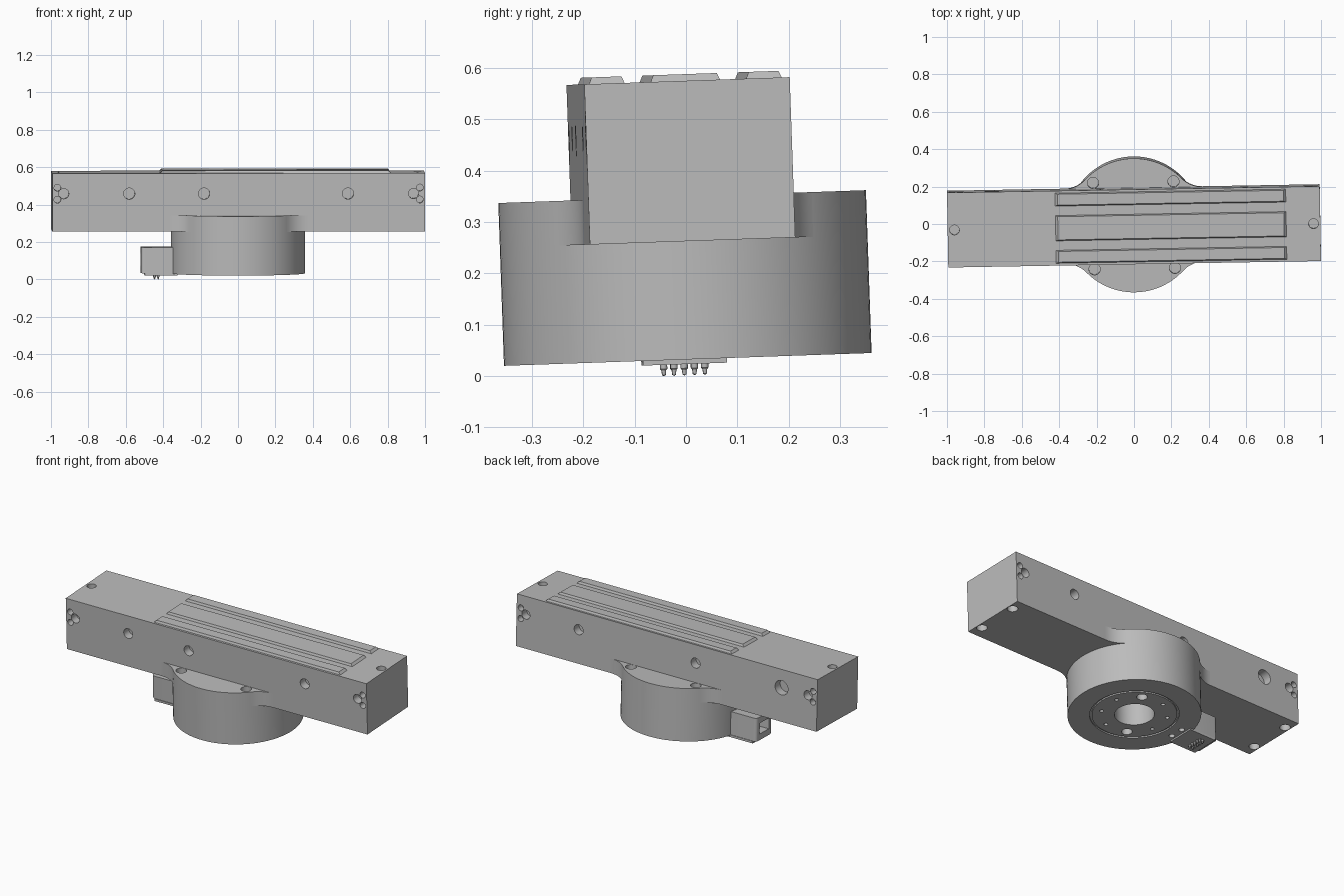
import bpy, bmesh, math
from mathutils import Matrix, Vector

if "Cube" in bpy.data.objects:
    bpy.data.objects.remove(bpy.data.objects["Cube"], do_unlink=True)

grey = bpy.data.materials.new("machined_grey")
grey.use_nodes = True
COLOUR = (0.5, 0.5, 0.5, 1)
grey.diffuse_color = COLOUR
grey.node_tree.nodes["Principled BSDF"].inputs["Base Color"].default_value = COLOUR

# Main dimensions, measured from the centre of the base's underside
R, BASE_H = 0.358, 0.317
HALF_L, HALF_W, BAR_LOW, BAR_TOP = 0.9965, 0.2, 0.23, 0.542
parts = []


def make(name, bm):
    bmesh.ops.recalc_face_normals(bm, faces=bm.faces)
    mesh = bpy.data.meshes.new(name)
    bm.to_mesh(mesh)
    bm.free()
    ob = bpy.data.objects.new(name, mesh)
    bpy.context.collection.objects.link(ob)
    mesh.materials.append(grey)
    parts.append(ob)
    return ob


def box_bm(x0, x1, y0, y1, z0, z1):
    bm = bmesh.new()
    bmesh.ops.create_cube(bm, size=1)
    for v in bm.verts:
        v.co = Vector(((x0, x1)[v.co.x > 0], (y0, y1)[v.co.y > 0], (z0, z1)[v.co.z > 0]))
    return bm


def lathe(name, profile, centre=(0, 0, 0), steps=96):
    bm = bmesh.new()
    verts = [bm.verts.new((r, 0, z)) for r, z in profile]
    edges = [bm.edges.new(pair) for pair in zip(verts, verts[1:])]
    bmesh.ops.spin(bm, geom=verts + edges, cent=(0, 0, 0), axis=(0, 0, 1),
                   angle=math.tau, steps=steps)
    bmesh.ops.remove_doubles(bm, verts=bm.verts, dist=1e-5)
    bmesh.ops.translate(bm, verts=bm.verts, vec=centre)
    return make(name, bm)


def cut(target, cutter):
    parts.remove(cutter)
    cutter.hide_render = True
    mod = target.modifiers.new("cut", "BOOLEAN")
    mod.operation, mod.solver, mod.object = "DIFFERENCE", "EXACT", cutter
    bpy.context.view_layer.objects.active = target
    bpy.ops.object.modifier_apply(modifier=mod.name)
    bpy.data.objects.remove(cutter, do_unlink=True)


def drill(target, axis, pos, radius, depth):
    bm = bmesh.new()
    bmesh.ops.create_cone(bm, cap_ends=True, segments=32, radius1=radius,
                          radius2=radius, depth=2 * depth)
    turn = Matrix.Rotation(math.pi / 2, 4, "X") if axis == "Y" else Matrix()
    bmesh.ops.transform(bm, matrix=Matrix.Translation(pos) @ turn, verts=bm.verts)
    cut(target, make("drill_cutter", bm))


# Round base with a central bore and a ring groove underneath
base = lathe("round_base", [(0, 0.2), (0.107, 0.2), (0.107, 0), (0.228, 0), (0.228, 0.008),
                            (0.24, 0.008), (0.24, 0), (R, 0), (R, BASE_H), (0, BASE_H)])
for sx in (-1, 1):
    for sy in (-1, 1):
        drill(base, "Z", (sx * 0.215, sy * 0.231, BASE_H), 0.03, 0.06)
for k in range(8):
    a = math.radians(62 + 45 * k)
    drill(base, "Z", (0.18 * math.cos(a), 0.18 * math.sin(a), 0),
          0.029 if k % 4 == 0 else 0.011, 0.05)
for y in (-0.04, 0.04):
    drill(base, "Z", (-0.3, y, 0), 0.016, 0.04)

# Long bar with its holes
bar = make("long_bar", box_bm(-HALF_L, HALF_L, -HALF_W, HALF_W, BAR_LOW, BAR_TOP))
HOLE_Z = 0.433
for x in (-0.585, -0.185, 0.585):
    drill(bar, "Y", (x, -HALF_W, HOLE_Z), 0.03, 0.05)
for x, r in ((0.585, 0.03), (-0.19, 0.03), (-0.76, 0.043)):
    drill(bar, "Y", (x, HALF_W, HOLE_Z), r, 0.05)
for sx in (-1, 1):
    for sy in (-1, 1):
        drill(bar, "Y", (sx * 0.935, sy * HALF_W, HOLE_Z), 0.027, 0.05)
        for dz in (-0.032, 0.032):
            drill(bar, "Y", (sx * 0.969, sy * HALF_W, HOLE_Z + dz), 0.018, 0.04)
        drill(bar, "Z", (sx * 0.965, sy * 0.125, BAR_LOW), 0.029, 0.05)
    drill(bar, "Z", (sx * 0.96, 0, BAR_TOP), 0.026, 0.05)

# Curved fillets blending the base into the bar sides
F = 0.155
cx, cy = math.sqrt((R + F) ** 2 - (HALF_W + F) ** 2), HALF_W + F
tangent = math.atan2(cy, cx)
low = math.asin(HALF_W / R)
N = 12
outline = []
for i in range(N + 1):
    a = math.pi + tangent + (math.pi / 2 - tangent) * i / N
    outline.append((cx + F * math.cos(a), cy + F * math.sin(a)))
outline.append((cx, HALF_W - 0.004))
for i in range(N):
    a = low + (tangent - low) * i / N
    outline.append(((R - 0.002) * math.cos(a), (R - 0.002) * math.sin(a)))
for sx, side in ((1, "left"), (-1, "right")):
    for sy, end in ((-1, "front"), (1, "back")):
        bm = bmesh.new()
        face = bm.faces.new([bm.verts.new((sx * x, sy * y, BAR_LOW)) for x, y in outline])
        new = bmesh.ops.extrude_face_region(bm, geom=[face])["geom"]
        bmesh.ops.translate(bm, vec=(0, 0, BASE_H - BAR_LOW),
                            verts=[g for g in new if isinstance(g, bmesh.types.BMVert)])
        make(f"fillet_{end}_{side}", bm)

# Three raised strips with chamfered edges
for name, y0, y1 in (("front", -0.188, -0.118), ("middle", -0.068, 0.068), ("back", 0.118, 0.188)):
    bm = box_bm(-0.42, 0.815, y0, y1, BAR_TOP - 0.001, BAR_TOP + 0.013)
    for v in bm.verts:
        if v.co.z > BAR_TOP:
            v.co.x += 0.013 if v.co.x < 0 else -0.013
            v.co.y += 0.006 if v.co.y < (y0 + y1) / 2 else -0.006
    make(f"{name}_strip", bm)

# Connector housing with an open socket
bm = box_bm(-0.52, -0.33, -0.078, 0.078, 0.003, 0.142)
corners = [e for e in bm.edges if all(v.co.x < -0.5 for v in e.verts)
           and abs(e.verts[0].co.z - e.verts[1].co.z) > 0.1]
bmesh.ops.bevel(bm, geom=corners, offset=0.018, segments=5, affect="EDGES", profile=0.5)
housing = make("connector_housing", bm)
cut(housing, make("socket_cutter", box_bm(-0.6, -0.42, -0.045, 0.045, 0.04, 0.105)))

# Contact plate and two rows of stepped pins
make("contact_plate", box_bm(-0.5, -0.325, -0.082, 0.082, -0.009, 0.004))
for x in (-0.447, -0.427):
    for k in range(-2, 3):
        lathe("contact_pin", [(0, -0.005), (0.007, -0.005), (0.007, -0.017), (0.0045, -0.02),
                              (0.0035, -0.029), (0, -0.031)], (x, 0.02 * k, 0), 16)

# Place everything with its slight tilt and turn, and shade
place = (Matrix.Translation((0, 0.0035, 0.0325)) @ Matrix.Rotation(math.radians(2), 4, "X")
         @ Matrix.Rotation(math.radians(1), 4, "Z"))
bpy.ops.object.select_all(action="DESELECT")
for ob in parts:
    ob.data.transform(place)
    ob.select_set(True)
bpy.context.view_layer.objects.active = parts[0]
bpy.ops.object.shade_smooth_by_angle(angle=math.radians(30))
